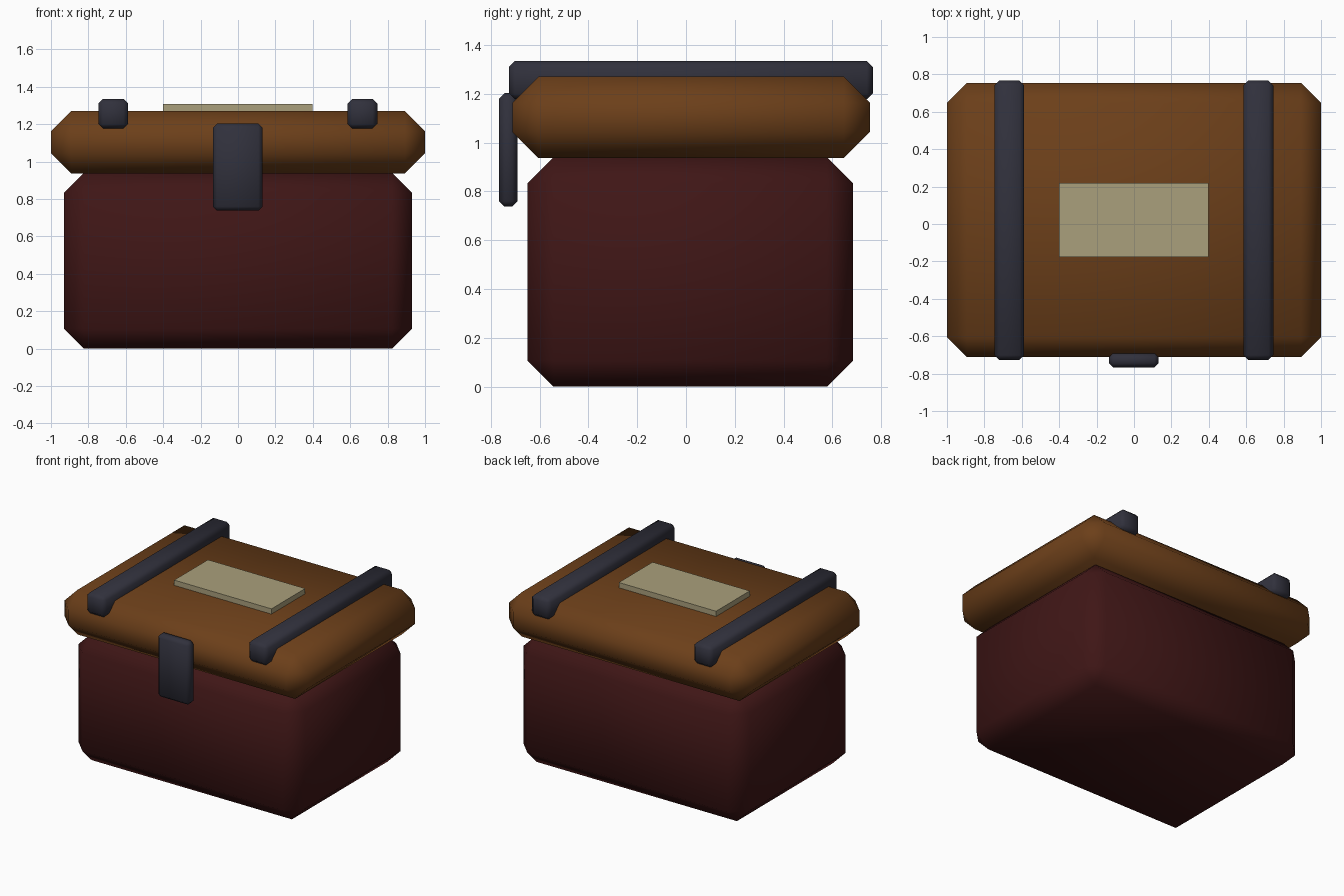
import bpy
import bmesh
from mathutils import Vector

default = bpy.data.objects.get("Cube")
if default:
    bpy.data.objects.remove(default, do_unlink=True)


def material(name, rgb):
    mat = bpy.data.materials.new(name)
    mat.use_nodes = True
    mat.diffuse_color = (*rgb, 1)
    shader = mat.node_tree.nodes["Principled BSDF"]
    shader.inputs["Base Color"].default_value = (*rgb, 1)
    shader.inputs["Roughness"].default_value = 0.8
    return mat


def box(name, low, high, mat, chamfer=0):
    """Box between two corners; a chamfered one is smooth shaded."""
    low, high = Vector(low), Vector(high)
    size = high - low
    bm = bmesh.new()
    bmesh.ops.create_cube(bm, size=1)
    bmesh.ops.scale(bm, vec=size, verts=bm.verts)
    for face in bm.faces:
        face.smooth = chamfer > 0
    mesh = bpy.data.meshes.new(name)
    bm.to_mesh(mesh)
    bm.free()
    mesh.materials.append(mat)
    obj = bpy.data.objects.new(name, mesh)
    obj.location = (low + high) / 2
    bpy.context.collection.objects.link(obj)
    if chamfer:
        bevel = obj.modifiers.new("Chamfer", 'BEVEL')
        bevel.width = chamfer
        bevel.segments = 1
    return obj


maroon = material("dark maroon", (0.05, 0.008, 0.008))
brown = material("leather brown", (0.15, 0.05, 0.01))
iron = material("dark iron", (0.03, 0.03, 0.045))
tan = material("parchment tan", (0.4, 0.35, 0.2))

# Chest body and overhanging lid
box("body", (-0.93, -0.65, 0), (0.93, 0.685, 0.94), maroon, 0.107)
box("lid", (-1, -0.712, 0.937), (1, 0.754, 1.27), brown, 0.107)

# Straps across the lid
for side, x in (("right", -0.667), ("left", 0.665)):
    box(side + "_strap", (x - 0.08, -0.726, 1.178), (x + 0.08, 0.766, 1.335), iron, 0.025)

# Front latch and label plate
box("latch", (-0.134, -0.766, 0.738), (0.131, -0.69, 1.203), iron, 0.022)
box("label_plate", (-0.401, -0.176, 1.25), (0.398, 0.22, 1.309), tan)
